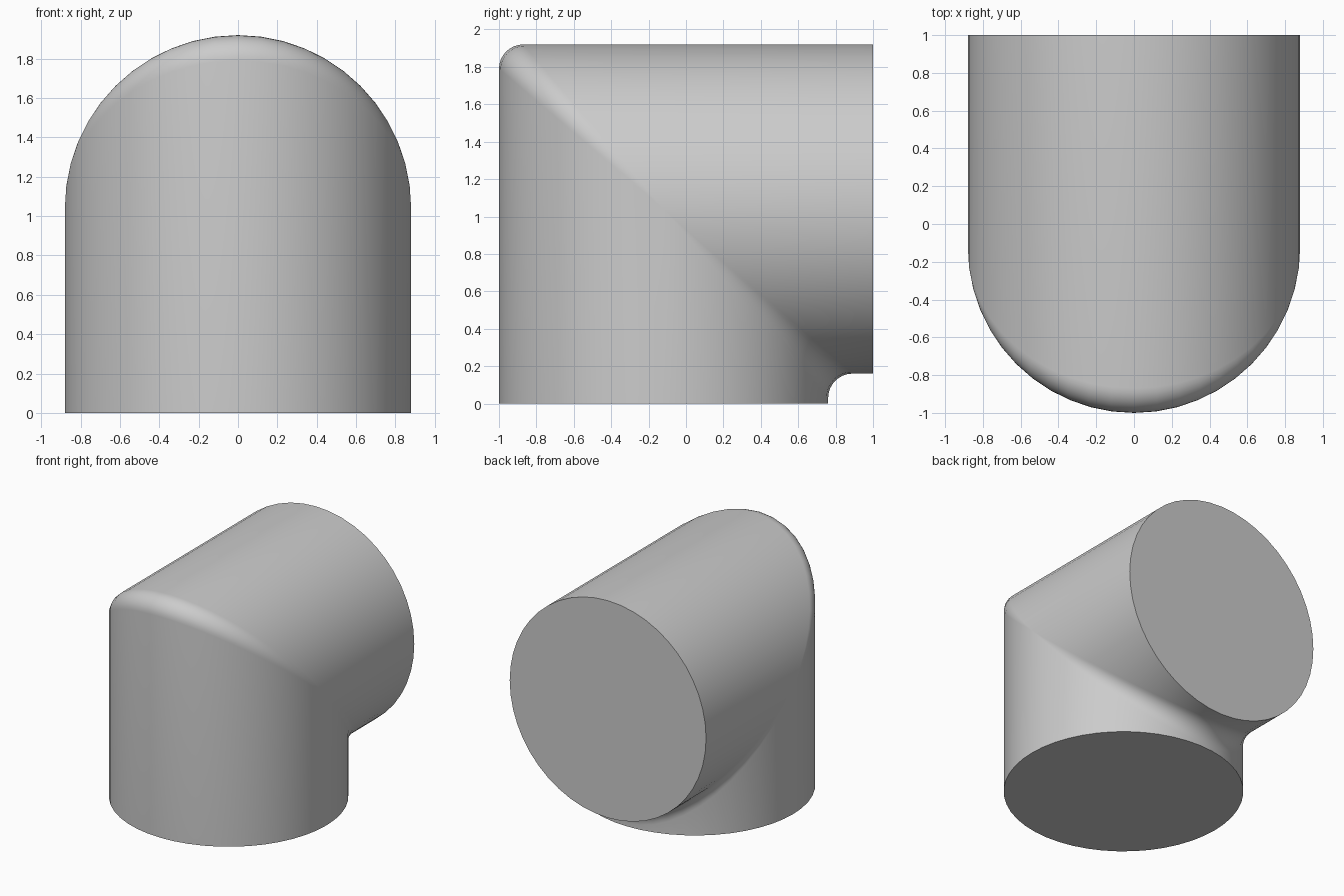
import bpy, bmesh
from math import sin, cos, pi, radians
from mathutils import Vector

if "Cube" in bpy.data.objects:
    bpy.data.objects.remove(bpy.data.objects["Cube"], do_unlink=True)

RADIUS = 0.88
FILLET = 0.13
CENTRE_Y, CENTRE_Z = -0.12, 1.04   # where the two pipe axes meet
SIDES, STEPS = 48, 8

grey = bpy.data.materials.new("plain grey")
grey.use_nodes = True
colour = (0.6, 0.6, 0.6, 1)
grey.diffuse_color = colour
grey.node_tree.nodes["Principled BSDF"].inputs["Base Color"].default_value = colour


def pipe_line(angle):
    """Lengthwise line: up the upright pipe, round the mitre blend, out to the back."""
    c, s = cos(angle), sin(angle)
    n_up, n_back = Vector((c, -s, 0)), Vector((c, 0, s))
    # the blend ball rolls inside the outer bend and outside the inner bend
    ball = FILLET if s >= 0 else -FILLET
    inner = RADIUS - ball
    middle = Vector((inner * c, CENTRE_Y - inner * s, CENTRE_Z + inner * s))
    spread = n_up.angle(n_back, 0)
    points = [Vector((RADIUS * c, CENTRE_Y - RADIUS * s, 0))]
    for i in range(STEPS + 1):
        t = i / STEPS
        if spread < 0.001:
            normal = n_up
        else:
            normal = (n_up * sin((1 - t) * spread) + n_back * sin(t * spread)) / sin(spread)
        points.append(middle + normal * ball)
    points.append(Vector((RADIUS * c, 1, CENTRE_Z + RADIUS * s)))
    return points


# Elbow pipe: skin between neighbouring lines, then the two flat ends
bm = bmesh.new()
lines = [[bm.verts.new(p) for p in pipe_line(2 * pi * k / SIDES)] for k in range(SIDES)]
for k in range(SIDES):
    a, b = lines[k], lines[(k + 1) % SIDES]
    for i in range(len(a) - 1):
        bm.faces.new((a[i], b[i], b[i + 1], a[i + 1]))
for end in (0, -1):
    bm.faces.new([line[end] for line in lines])
bmesh.ops.remove_doubles(bm, verts=bm.verts, dist=0.0005)
bmesh.ops.recalc_face_normals(bm, faces=bm.faces)

mesh = bpy.data.meshes.new("elbow_pipe")
bm.to_mesh(mesh)
bm.free()
mesh.materials.append(grey)
elbow = bpy.data.objects.new("elbow_pipe", mesh)
bpy.context.collection.objects.link(elbow)

bpy.ops.object.select_all(action="DESELECT")
elbow.select_set(True)
bpy.context.view_layer.objects.active = elbow
bpy.ops.object.shade_smooth_by_angle(angle=radians(35))
